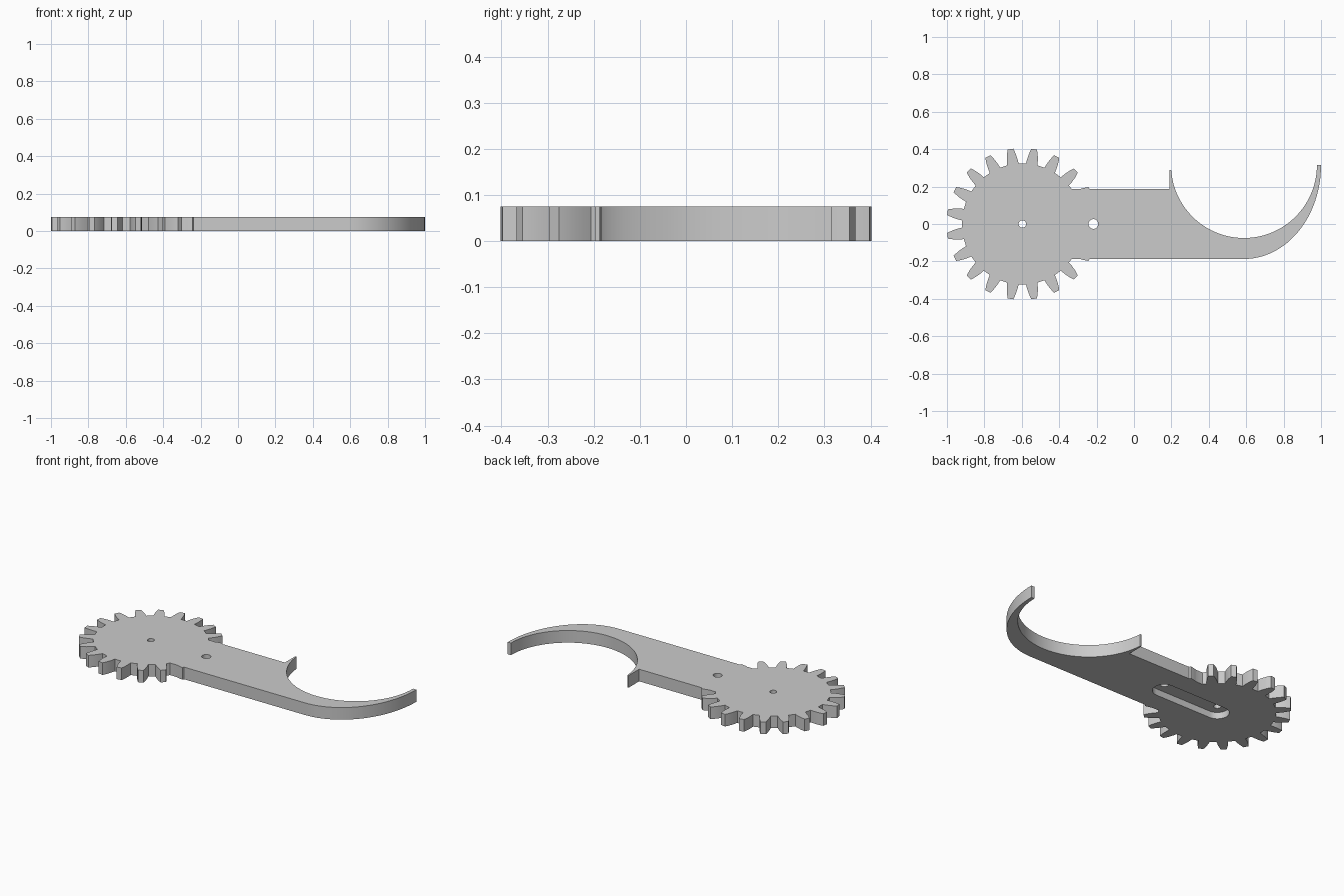
import bpy, bmesh
from math import sin, cos, pi, radians

if "Cube" in bpy.data.objects:
    bpy.data.objects.remove(bpy.data.objects["Cube"])

HEIGHT = 0.075
GEAR_X, ROOT_R, TEETH = -0.597, 0.322, 20
PIVOT_X = -0.217
ARM_HALF = 0.187

grey = bpy.data.materials.new("plain_grey")
grey.use_nodes = True
colour = (0.6, 0.6, 0.6, 1)
grey.diffuse_color = colour
grey.node_tree.nodes["Principled BSDF"].inputs["Base Color"].default_value = colour


def prism(name, outline, z0, z1):
    """Extrude a flat counter-clockwise outline between two heights."""
    bm = bmesh.new()
    face = bm.faces.new([bm.verts.new((x, y, z0)) for x, y in outline])
    top = bmesh.ops.extrude_face_region(bm, geom=[face])["geom"]
    bmesh.ops.translate(bm, vec=(0, 0, z1 - z0),
                        verts=[v for v in top if isinstance(v, bmesh.types.BMVert)])
    bmesh.ops.recalc_face_normals(bm, faces=bm.faces[:])
    mesh = bpy.data.meshes.new(name)
    bm.to_mesh(mesh)
    bm.free()
    obj = bpy.data.objects.new(name, mesh)
    bpy.context.collection.objects.link(obj)
    mesh.materials.append(grey)
    return obj


def arc(cx, cy, rx, ry, start, end, steps):
    angles = [radians(start + (end - start) * i / steps) for i in range(steps + 1)]
    return [(cx + rx * cos(a), cy + ry * sin(a)) for a in angles]


def combine(target, other, operation):
    """Boolean the other solid into the target, then discard it."""
    other.hide_render = True
    mod = target.modifiers.new(other.name, "BOOLEAN")
    mod.operation, mod.object, mod.solver = operation, other, "EXACT"
    bpy.context.view_layer.objects.active = target
    bpy.ops.object.modifier_apply(modifier=mod.name)
    bpy.data.objects.remove(other)


# Gear outline: each tooth is (radius, half width), with a curved flank
flank = [(ROOT_R, 0.031), (0.345, 0.029), (0.37, 0.025), (0.39, 0.02), (0.405, 0.015)]
tooth = [(r, -w) for r, w in flank] + [(r, w) for r, w in reversed(flank)]
gear_outline = []
for i in range(TEETH):
    a = 2 * pi * (i + 0.5) / TEETH
    gear_outline += [(GEAR_X + r * cos(a) - w * sin(a), r * sin(a) + w * cos(a))
                     for r, w in tooth]
gear = prism("gear_arm", gear_outline, 0, HEIGHT)

# Arm ending in a crescent hook
hook_x, hook_y = 0.588, 0.315
outer = arc(hook_x, hook_y, 0.412, hook_y + ARM_HALF, -90, 0, 24)
inner = arc(hook_x, hook_y, 0.39, 0.39, 0, -176.3, 44)
arm_outline = ([(-0.45, -ARM_HALF)] + outer + inner
               + [(0.19, 0.29), (0.19, ARM_HALF), (-0.45, ARM_HALF)])
combine(gear, prism("arm", arm_outline, 0, HEIGHT), "UNION")

# Rounded slot sunk into the underside
slot_outline = (arc(PIVOT_X, 0, 0.066, 0.066, -90, 90, 16)
                + arc(GEAR_X, 0, 0.066, 0.066, 90, 270, 16))
combine(gear, prism("slot_cutter", slot_outline, -0.05, 0.04), "DIFFERENCE")

# Through holes at the gear centre and on the arm
for x, r in ((GEAR_X, 0.02), (PIVOT_X, 0.026)):
    hole = arc(x, 0, r, r, 0, 360, 24)[:-1]
    combine(gear, prism("hole_cutter", hole, -0.05, HEIGHT + 0.05), "DIFFERENCE")

# Smooth the curved walls, keep corners crisp
bpy.ops.object.select_all(action="DESELECT")
gear.select_set(True)
bpy.context.view_layer.objects.active = gear
bpy.ops.object.shade_smooth_by_angle(angle=radians(30))
